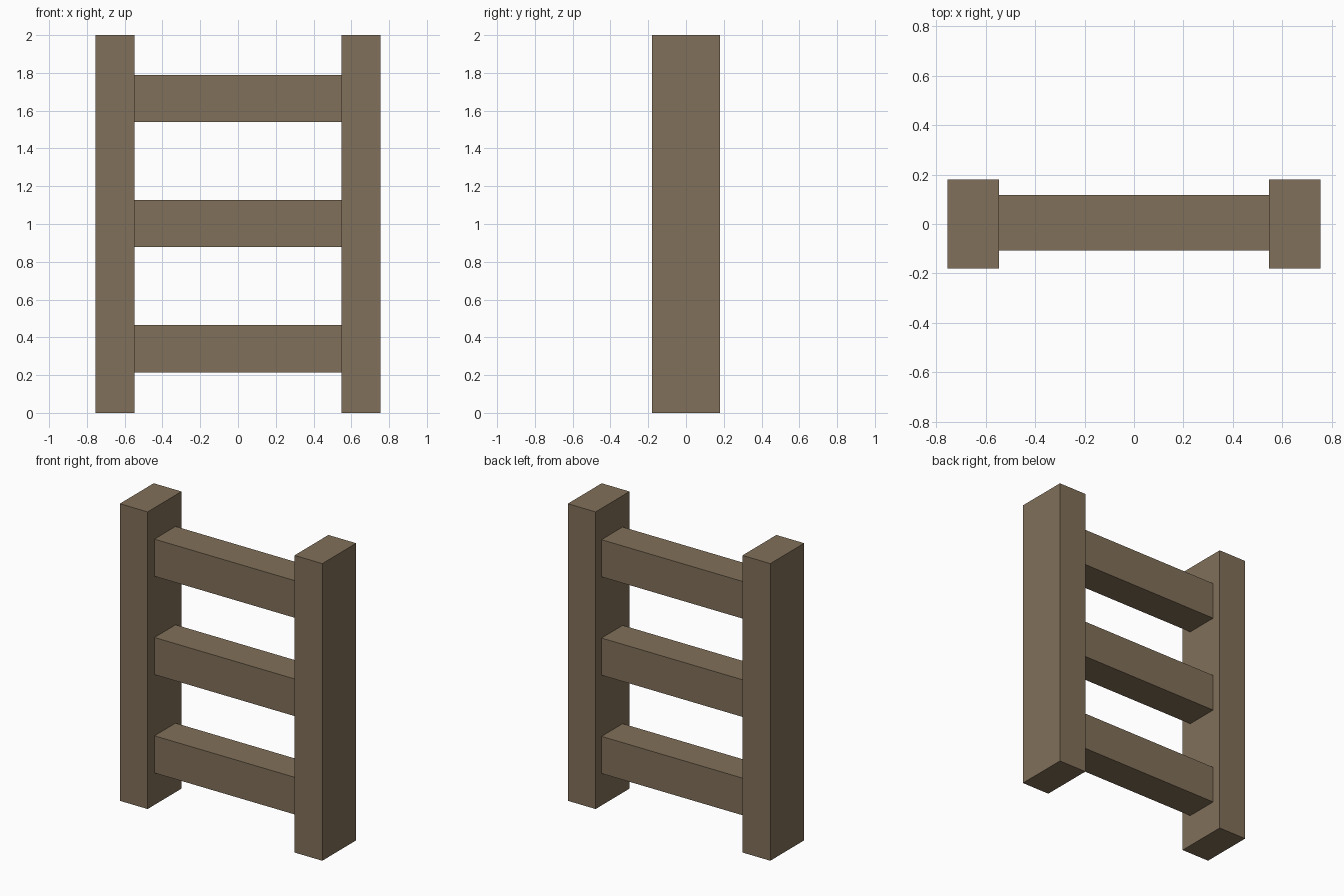
import bpy

if "Cube" in bpy.data.objects:
    bpy.data.objects.remove(bpy.data.objects["Cube"])

wood = bpy.data.materials.new("wood")
wood.diffuse_color = (0.22, 0.16, 0.10, 1)
wood.use_nodes = True
wood.node_tree.nodes["Principled BSDF"].inputs["Base Color"].default_value = wood.diffuse_color


def box(name, lo, hi):
    """Axis-aligned box between two corners."""
    bpy.ops.mesh.primitive_cube_add(size=1, location=[(a + b) / 2 for a, b in zip(lo, hi)])
    ob = bpy.context.object
    ob.name = name
    ob.scale = [b - a for a, b in zip(lo, hi)]
    bpy.ops.object.transform_apply(location=False, rotation=False, scale=True)
    ob.data.materials.append(wood)
    return ob


INNER, OUTER = 0.547, 0.754

# Upright side posts
box("left_post", (-OUTER, -0.18, 0), (-INNER, 0.18, 2))
box("right_post", (INNER, -0.18, 0), (OUTER, 0.18, 2))

# Three evenly spaced rungs fitted between the posts
for i in range(3):
    z = 0.34 + i * 0.662
    box(f"rung_{i + 1}", (-INNER, -0.107, z - 0.125), (INNER, 0.117, z + 0.125))
